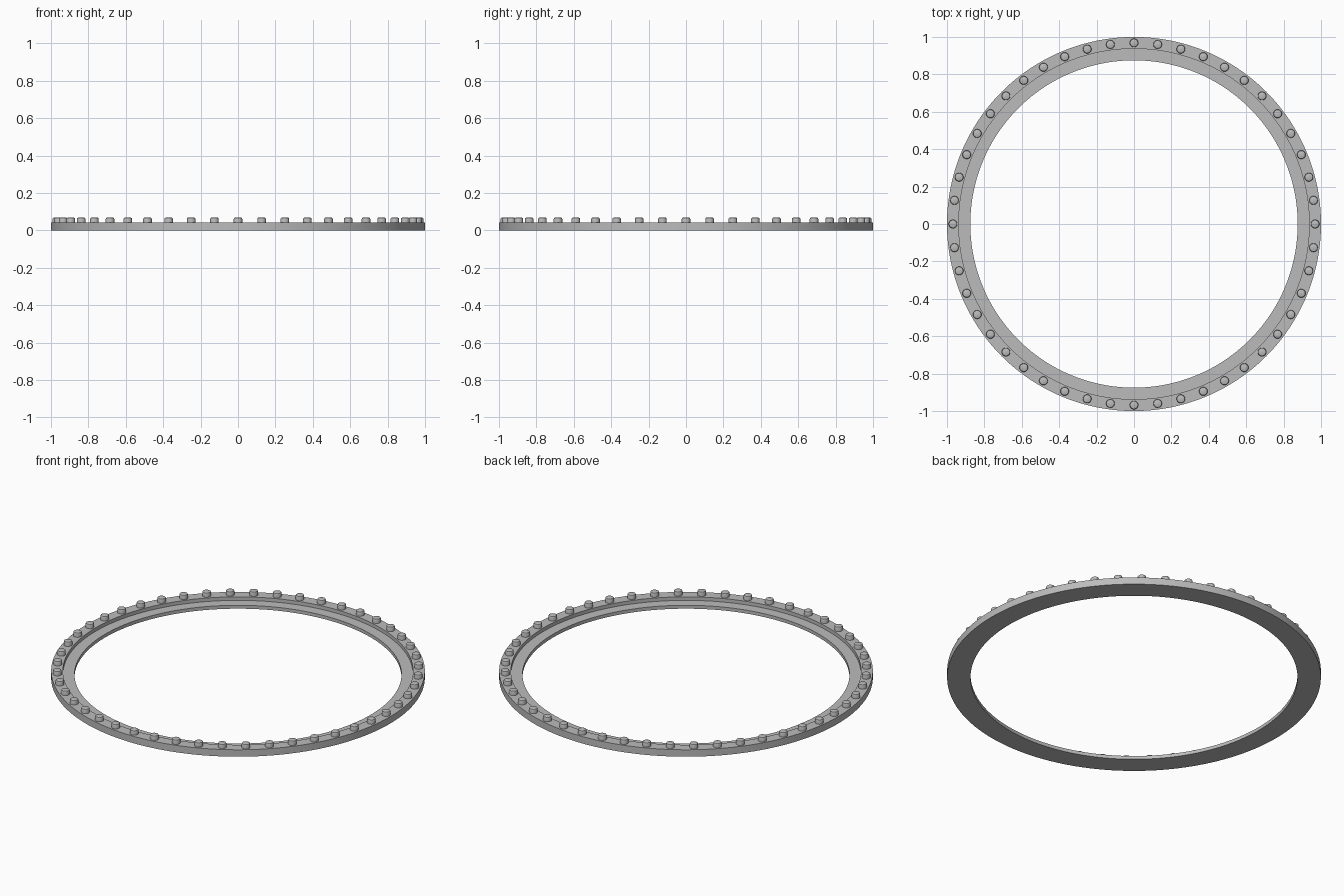
import bpy, bmesh, math
from mathutils import Matrix, Vector

cube = bpy.data.objects.get("Cube")
if cube:
    bpy.data.objects.remove(cube, do_unlink=True)

SEGMENTS = 192
BOLTS = 48
BOLT_CIRCLE = 0.968

metal = bpy.data.materials.new("grey_metal")
metal.use_nodes = True
colour = (0.5, 0.5, 0.5, 1)
metal.diffuse_color = colour
metal.node_tree.nodes["Principled BSDF"].inputs["Base Color"].default_value = colour


def lathe(bm, profile, segments, offset=Vector((0, 0, 0)), closed=True):
    """Spin an (r, z) profile around z; an open profile gets flat end caps."""
    rings = []
    for i in range(segments):
        a = math.tau * i / segments
        rings.append([bm.verts.new(offset + Vector((r * math.cos(a), r * math.sin(a), z)))
                      for r, z in profile])
    n = len(profile)
    for i in range(segments):
        a, b = rings[i], rings[(i + 1) % segments]
        for j in range(n if closed else n - 1):
            k = (j + 1) % n
            bm.faces.new((a[j], b[j], b[k], a[k]))
    if not closed:
        bm.faces.new([ring[0] for ring in reversed(rings)])
        bm.faces.new([ring[-1] for ring in rings])


def finish(bm, name):
    bmesh.ops.recalc_face_normals(bm, faces=bm.faces)
    mesh = bpy.data.meshes.new(name)
    bm.to_mesh(mesh)
    bm.free()
    mesh.materials.append(metal)
    obj = bpy.data.objects.new(name, mesh)
    bpy.context.collection.objects.link(obj)
    bpy.ops.object.select_all(action='DESELECT')
    obj.select_set(True)
    bpy.context.view_layer.objects.active = obj
    bpy.ops.object.shade_smooth_by_angle(angle=math.radians(30))
    return obj


# Flat ring with a lower ledge on its inner side
bm = bmesh.new()
lathe(bm, [(0.875, 0), (1, 0), (1, 0.041), (0.937, 0.041), (0.937, 0.02), (0.875, 0.02)], SEGMENTS)
finish(bm, "flange_ring")

# Round bolt heads with a softened top edge
bm = bmesh.new()
head = [(0.023, 0.038), (0.023, 0.061), (0.021, 0.066), (0.017, 0.068)]
for i in range(BOLTS):
    spot = Matrix.Rotation(math.tau * i / BOLTS, 3, 'Z') @ Vector((BOLT_CIRCLE, 0, 0))
    lathe(bm, head, 24, spot, closed=False)
finish(bm, "bolt_heads")
